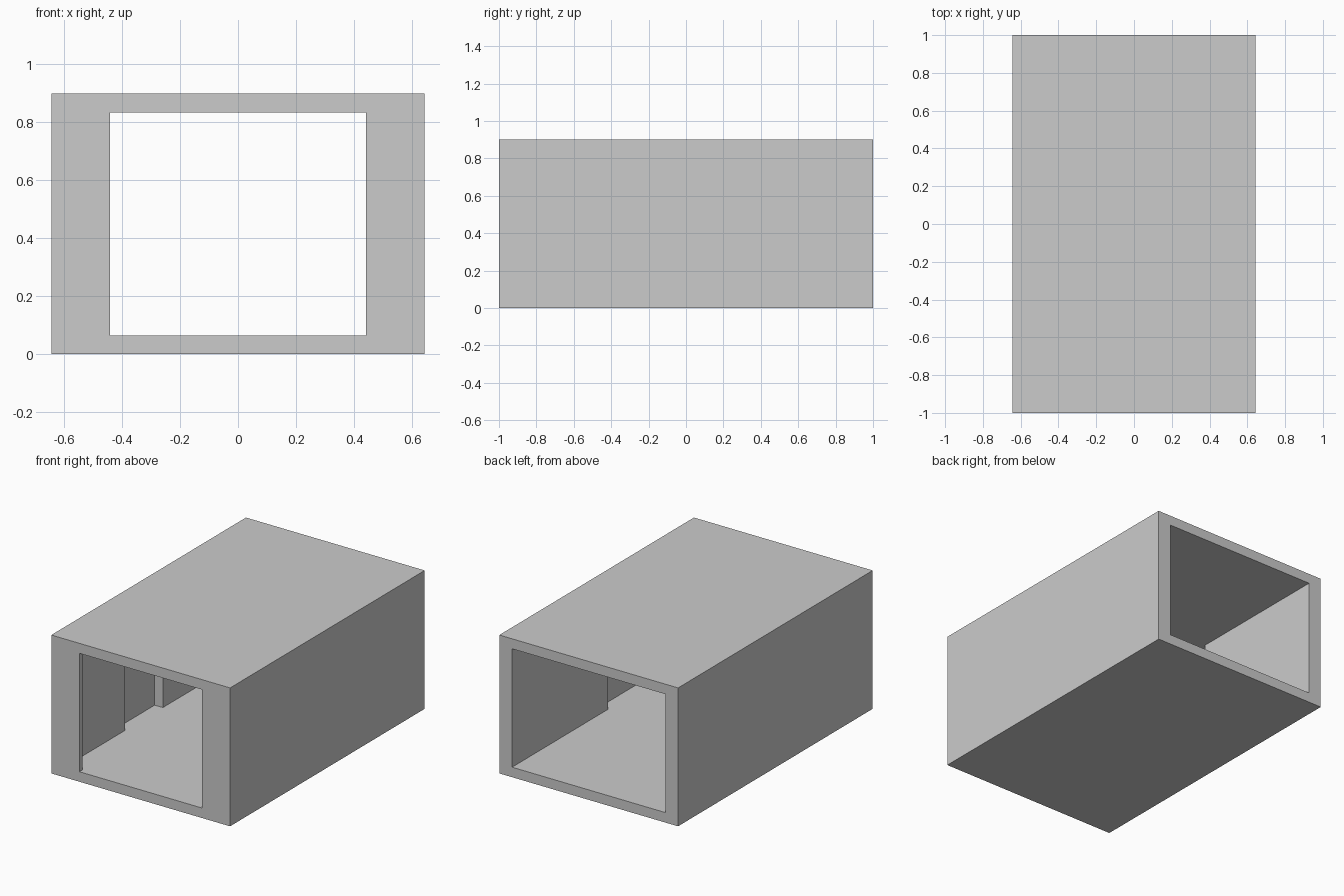
import bpy
import bmesh

if "Cube" in bpy.data.objects:
    bpy.data.objects.remove(bpy.data.objects["Cube"])

HALF_W, HALF_L, HEIGHT = 0.643, 1.0, 0.9
WALL = 0.065                      # floor and ceiling thickness


def prism(name, outline, z0, z1):
    """Extrude a closed plan outline from z0 up to z1."""
    bm = bmesh.new()
    face = bm.faces.new([bm.verts.new((x, y, z0)) for x, y in outline])
    top = bmesh.ops.extrude_face_region(bm, geom=[face])["geom"]
    verts = [v for v in top if isinstance(v, bmesh.types.BMVert)]
    bmesh.ops.translate(bm, verts=verts, vec=(0, 0, z1 - z0))
    bmesh.ops.recalc_face_normals(bm, faces=bm.faces)
    mesh = bpy.data.meshes.new(name)
    bm.to_mesh(mesh)
    bm.free()
    obj = bpy.data.objects.new(name, mesh)
    bpy.context.collection.objects.link(obj)
    return obj


def mirrored(half):
    """Complete a right-hand half outline with its left-hand mirror."""
    return half + [(-x, y) for x, y in reversed(half)]


# Outer block of the tunnel
shell = prism("tunnel_shell", mirrored([(HALF_W, -HALF_L), (HALF_W, HALF_L)]), 0, HEIGHT)

# Hollow: narrow front doorway, wide passage, side wall recesses, open back
hollow = prism("hollow_cutter", mirrored([
    (0.441, -1.1), (0.441, -0.97),
    (0.551, -0.97), (0.551, -0.374),
    (0.61, -0.374), (0.61, 0.015),
    (0.551, 0.015), (0.551, 1.1)]), WALL, HEIGHT - WALL)
hollow.hide_render = True

cut = shell.modifiers.new("hollow", 'BOOLEAN')
cut.operation = 'DIFFERENCE'
cut.solver = 'EXACT'
cut.object = hollow

# Apply the cut and drop the cutter
bpy.context.view_layer.objects.active = shell
shell.select_set(True)
bpy.ops.object.modifier_apply(modifier=cut.name)
bpy.data.objects.remove(hollow)
